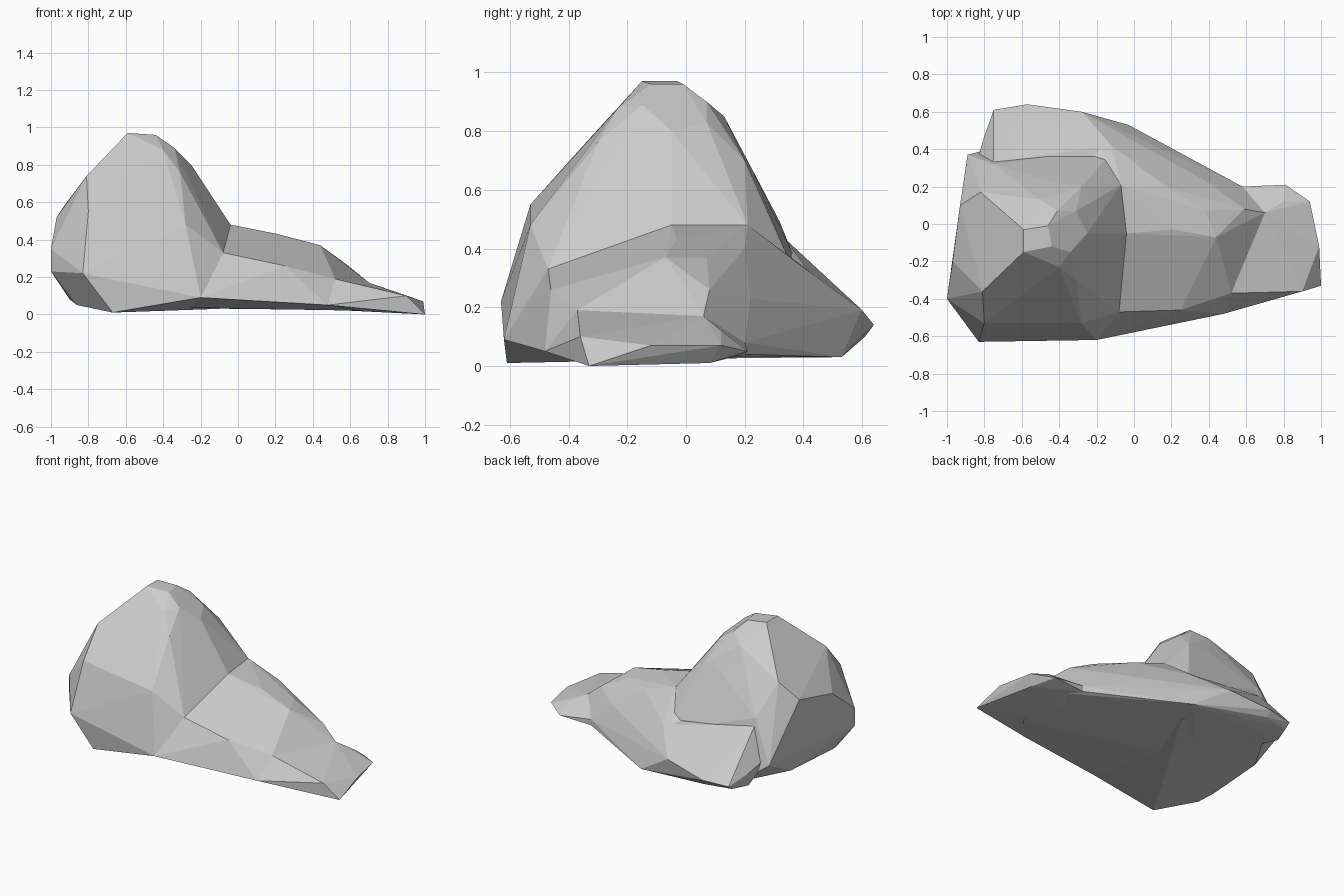
import bpy
import bmesh
from math import radians

if "Cube" in bpy.data.objects:
    bpy.data.objects.remove(bpy.data.objects["Cube"], do_unlink=True)

# One plain stone colour
stone = bpy.data.materials.new("stone grey")
stone.use_nodes = True
colour = (0.6, 0.6, 0.6, 1)
stone.diffuse_color = colour
stone.node_tree.nodes["Principled BSDF"].inputs["Base Color"].default_value = colour


def lump(name, *contours):
    """Wrap a faceted convex stone around a few contours of corner points."""
    bm = bmesh.new()
    for contour in contours:
        for corner in contour:
            bm.verts.new(corner)
    bmesh.ops.convex_hull(bm, input=bm.verts)
    loose = [v for v in bm.verts if not v.link_faces]
    bmesh.ops.delete(bm, geom=loose, context='VERTS')
    bmesh.ops.dissolve_limit(bm, angle_limit=radians(3), verts=bm.verts, edges=bm.edges)
    bmesh.ops.recalc_face_normals(bm, faces=bm.faces)
    mesh = bpy.data.meshes.new(name)
    bm.to_mesh(mesh)
    bm.free()
    mesh.materials.append(stone)
    obj = bpy.data.objects.new(name, mesh)
    bpy.context.collection.objects.link(obj)
    return obj


def merge(target, other):
    """Fuse another lump into the target and discard it."""
    mod = target.modifiers.new("fuse", 'BOOLEAN')
    mod.operation = 'UNION'
    mod.solver = 'EXACT'
    mod.object = other
    bpy.context.view_layer.objects.active = target
    bpy.ops.object.modifier_apply(modifier=mod.name)
    bpy.data.objects.remove(other, do_unlink=True)


# Tall boulder: foot, waist, shoulder and crown contours
foot = [(-.67, -.61, .01), (-.2, -.62, .09), (-.1, .35, .03), (-.7, .42, .08),
        (-.88, .12, .09), (-.9, -.3, .08), (-.86, -.4, .05)]
waist = [(-1, -.4, .23), (-1, -.4, .35), (-.83, -.63, .22), (-.08, -.47, .33),
         (-.14, .36, .34), (-.89, .37, .22)]
shoulder = [(-.97, -.2, .52), (-.8, -.53, .55), (-.28, -.53, .48), (-.04, -.05, .48),
            (-.07, .21, .48), (-.46, .36, .39), (-.75, .32, .49), (-.93, .1, .58)]
crown = [(-.81, -.36, .74), (-.67, -.22, .88), (-.4, -.23, .88), (-.31, -.3, .76),
         (-.59, -.15, .97), (-.44, -.12, .96), (-.34, -.15, .89), (-.25, -.05, .8),
         (-.28, .2, .7), (-.31, .07, .83), (-.42, .22, .68), (-.5, .13, .85),
         (-.41, .07, .9), (-.59, -.03, .97), (-.46, -.01, .96), (-.82, .17, .7)]
rock = lump("rock", foot, waist, shoulder, crown)

# Sloping apron behind the boulder
apron_top = [(-.75, .33, .44), (-.46, .36, .39), (-.12, .42, .32), (-.2, 0, .4),
             (-.85, .3, .26)]
apron_rim = [(-.8, .47, .18), (-.75, .61, .13), (-.57, .64, .14), (-.28, .6, .19)]
apron_foot = [(-.75, .57, .1), (-.57, .61, .1), (-.28, .57, .07), (-.03, .53, .03),
              (-.79, .45, .09), (-.5, 0, .04)]
merge(rock, lump("apron", apron_top, apron_rim, apron_foot))

# Low ridge running out from the boulder
ridge_foot = [(-.2, -.62, .09), (.48, -.48, .05), (.65, -.3, .02), (.7, .1, .03),
              (.58, .2, .04), (-.03, .53, .03), (-.28, .57, .07), (-.5, 0, .04)]
ridge_side = [(-.08, -.47, .33), (.25, -.46, .26), (.52, -.37, .19), (.7, .06, .17),
              (.58, .2, .08), (.4, .22, .23), (-.12, .42, .32), (-.28, .6, .19)]
ridge_top = [(-.04, -.05, .48), (.21, -.03, .43), (.44, -.07, .37), (.59, .08, .26),
             (.38, .07, .37), (.17, .2, .4), (-.07, .21, .48), (-.4, 0, .48)]
merge(rock, lump("ridge", ridge_foot, ridge_side, ridge_top))

# Thin tail wedge at the far end
tail_root = [(.48, -.48, .05), (.52, -.37, .19), (.7, .06, .17), (.58, .2, .08),
             (.58, .2, .04), (.4, -.1, .03)]
tail_tip = [(1, -.33, 0), (.9, -.36, .1), (.99, -.12, .07), (.94, .12, .07),
            (.8, .12, .12), (.81, .21, .05), (.9, .08, .01)]
merge(rock, lump("tail", tail_root, tail_tip))

# Crisp flat facets in a single colour
rock.data.materials.clear()
rock.data.materials.append(stone)
for face in rock.data.polygons:
    face.use_smooth = False
    face.material_index = 0
